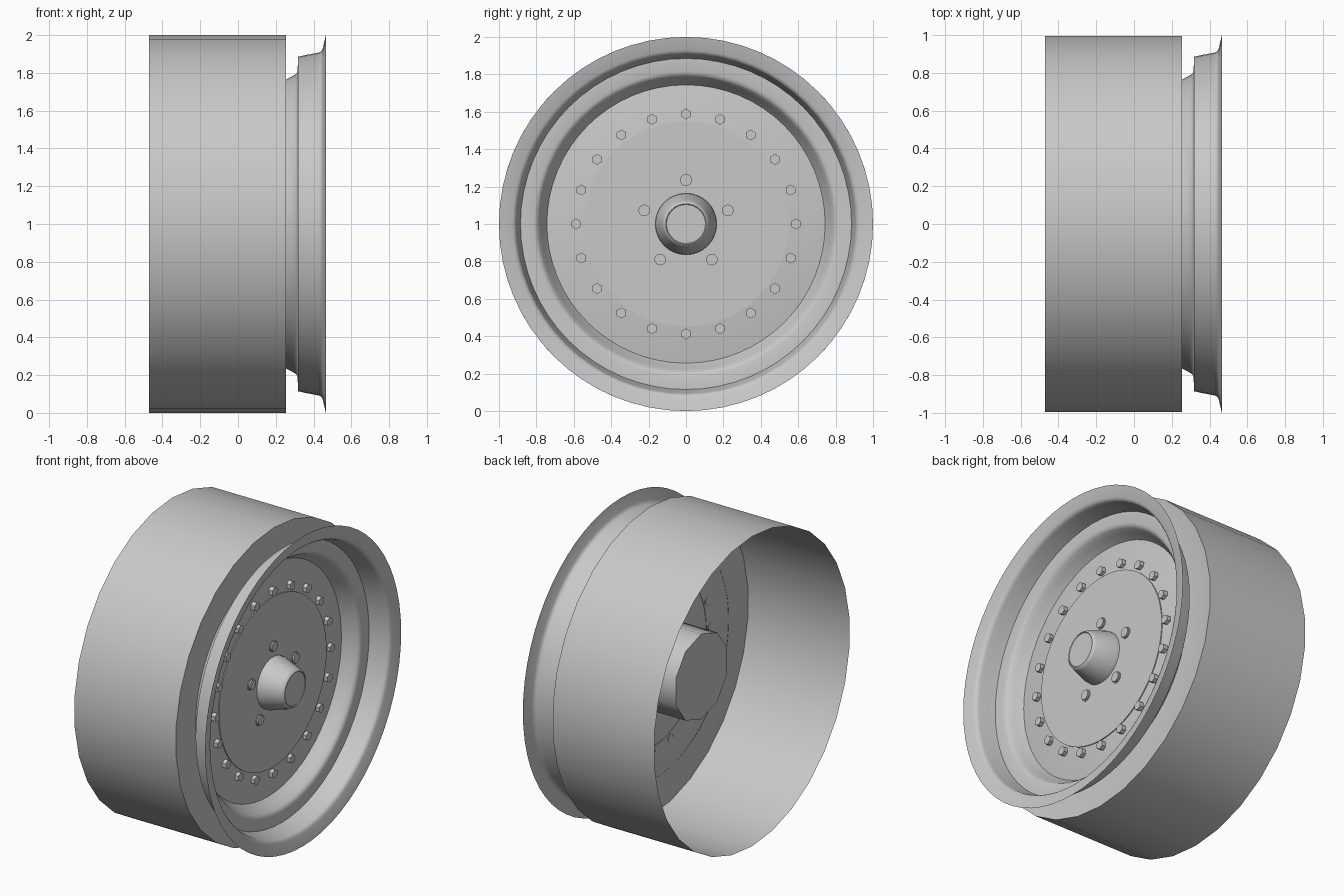
import bpy
import math

cube = bpy.data.objects.get("Cube")
if cube:
    bpy.data.objects.remove(cube, do_unlink=True)

metal = bpy.data.materials.new("grey_metal")
metal.use_nodes = True
GREY = (0.58, 0.58, 0.58, 1)
metal.diffuse_color = GREY
metal.node_tree.nodes["Principled BSDF"].inputs["Base Color"].default_value = GREY


def finish(name, verts, faces):
    """Make a smooth-shaded object with sharp creases."""
    mesh = bpy.data.meshes.new(name)
    mesh.from_pydata(verts, [], faces)
    mesh.materials.append(metal)
    obj = bpy.data.objects.new(name, mesh)
    bpy.context.collection.objects.link(obj)
    bpy.ops.object.select_all(action="DESELECT")
    obj.select_set(True)
    bpy.context.view_layer.objects.active = obj
    bpy.ops.object.shade_smooth_by_angle(angle=math.radians(40))


def turned(name, profile, sides, cap_start=False, cap_end=False, y=0, z=1):
    """Spin (x, radius) points around an axis along x."""
    verts, faces = [], []
    for x, r in profile:
        for i in range(sides):
            a = math.tau * i / sides
            verts.append((x, y + r * math.sin(a), z + r * math.cos(a)))
    for k in range(len(profile) - 1):
        for i in range(sides):
            j = (i + 1) % sides
            a, b = k * sides, (k + 1) * sides
            faces.append((a + i, b + i, b + j, a + j))
    if cap_start:
        faces.append(tuple(range(sides)))
    if cap_end:
        first = (len(profile) - 1) * sides
        faces.append(tuple(range(first + sides - 1, first - 1, -1)))
    finish(name, verts, faces)


def bolt_circle(name, count, radius, profile, sides):
    for i in range(count):
        a = math.tau * i / count
        turned(f"{name}_{i + 1}", profile, sides, cap_end=True,
               y=radius * math.sin(a), z=1 + radius * math.cos(a))


# Thin drum, open at the back, closed at the front by a shallow dished web
turned("drum", [(-0.47, 1.0), (0.255, 1.0), (0.217, 0.74), (0.241, 0.56)], 30,
       cap_end=True)

# Flared rim sheet with a stepped bead seat and outer lip
rim = [(0.215, 0.742), (0.235, 0.755), (0.27, 0.773), (0.30, 0.789), (0.311, 0.799),
       (0.316, 0.815), (0.317, 0.885), (0.36, 0.895), (0.42, 0.906), (0.434, 0.910),
       (0.443, 0.917), (0.449, 0.93), (0.465, 1.0)]
turned("rim", rim, 64)

# Domed wheel centre and the flat cover in its middle
turned("wheel_disc", [(0.218, 0.742), (0.232, 0.65), (0.243, 0.545)], 64)
turned("centre_cover", [(0.238, 0.548), (0.249, 0.548)], 64, cap_end=True)

# Hub: tapered nose at the front, coarse cylinder at the back
nose = [(0.24, 0.165), (0.275, 0.163), (0.39, 0.124), (0.402, 0.119),
        (0.41, 0.108), (0.406, 0.104)]
turned("hub_nose", nose, 32, cap_end=True)
turned("hub_back", [(-0.11, 0.275), (0.245, 0.275)], 10, cap_start=True)

# Fasteners
bolt_circle("rim_bolt", 20, 0.588, [(0.235, 0.029), (0.264, 0.029)], 6)
bolt_circle("lug_seat", 5, 0.235, [(0.245, 0.037), (0.254, 0.037)], 16)
bolt_circle("lug_nut", 5, 0.235, [(0.25, 0.031), (0.263, 0.031)], 16)
